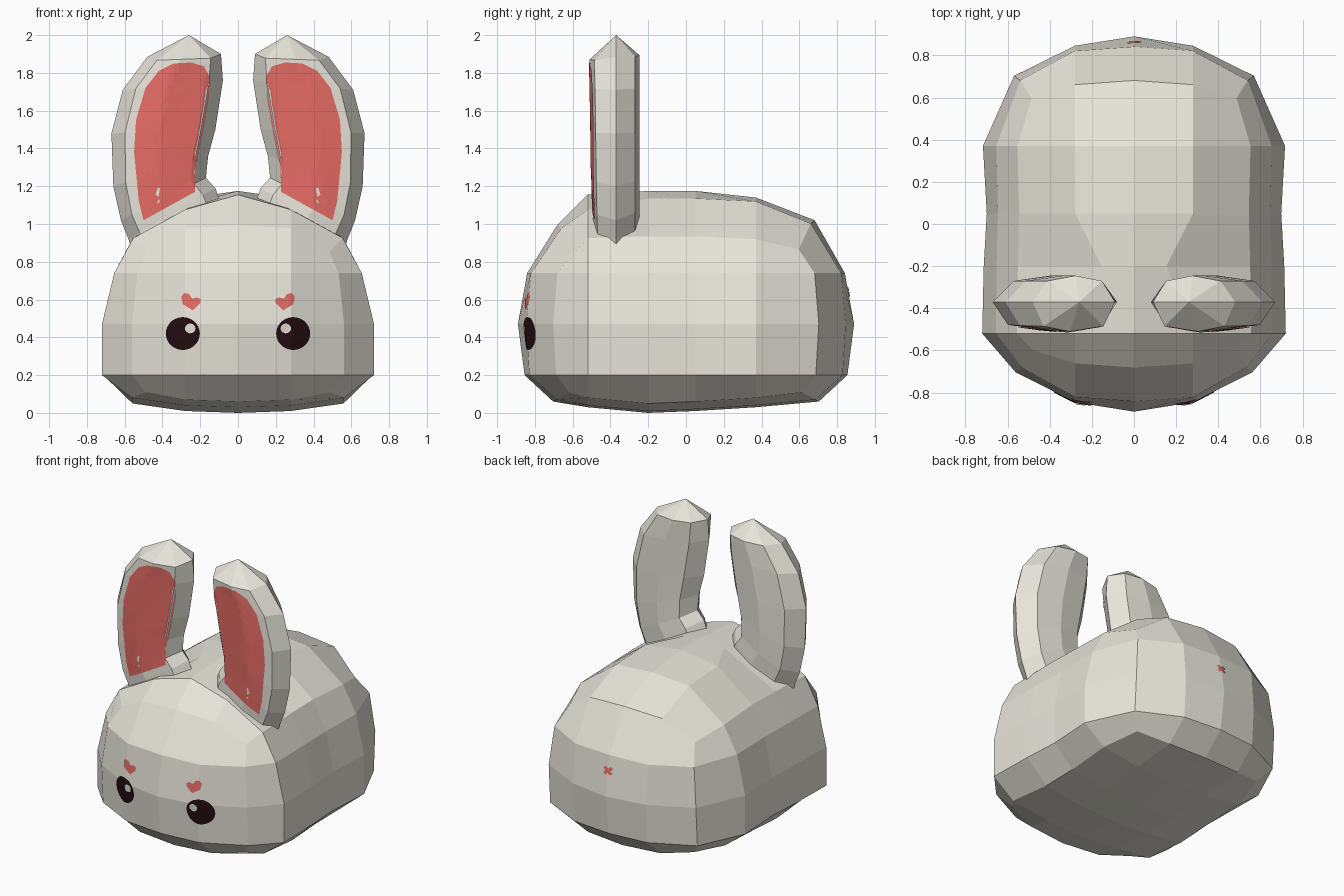
import bpy, bmesh, math
from mathutils import Vector
from mathutils.bvhtree import BVHTree

if "Cube" in bpy.data.objects:
    bpy.data.objects.remove(bpy.data.objects["Cube"])


def material(name, rgb):
    m = bpy.data.materials.new(name)
    m.diffuse_color = (*rgb, 1)
    m.use_nodes = True
    m.node_tree.nodes["Principled BSDF"].inputs["Base Color"].default_value = m.diffuse_color
    return m


CREAM = material("cream", (0.80, 0.78, 0.70))
PINK = material("coral_pink", (0.80, 0.15, 0.13))
DARK = material("dark_brown", (0.016, 0.004, 0.006))


def make_object(name, bm, mat, recalc=True):
    if recalc:
        bmesh.ops.recalc_face_normals(bm, faces=bm.faces[:])
    me = bpy.data.meshes.new(name)
    bm.to_mesh(me)
    me.materials.append(mat)
    ob = bpy.data.objects.new(name, me)
    bpy.context.collection.objects.link(ob)
    tree = BVHTree.FromBMesh(bm)
    bm.free()
    return tree


# Body: shell of a 4 x 5 x 4 box, rounded by pulling edges and corners inwards
NX, NY, NZ = 4, 5, 4
X = [-0.72, -0.28, 0, 0.28, 0.72]
Y = [-0.89, -0.52, -0.2, 0.05, 0.37, 0.89]
Z = [0, 0.2, 0.47, 0.74, 1.175]
X_BY_J = [0.22, 0, 0.01, 0.03, 0.005, 0.21]
X_BY_K = [0.22, 0, 0, 0.09, 0.23]
Y_BY_I = [0.21, 0.05, 0, 0.05, 0.21]
Y_BY_K = [0.21, 0.04, 0, 0.055, 0.235]
TOP_BY_I = [0.24, 0.04, 0, 0.04, 0.24]
TOP_BY_J = [0.18, 0.02, 0, 0, 0.035, 0.155]
LOW_BY_I = [0.05, 0.01, 0, 0.01, 0.05]
LOW_BY_J = [0.06, 0.03, 0, 0.01, 0.03, 0.06]


def pull(a, b):
    return a + b - 0.55 * min(a, b)


def body_point(i, j, k):
    x, y, z = X[i], Y[j], Z[k]
    if i in (0, NX):
        x *= 1 - pull(X_BY_J[j], X_BY_K[k])
    if j in (0, NY):
        y *= 1 - pull(Y_BY_I[i], Y_BY_K[k])
    if k == NZ:
        z -= pull(TOP_BY_I[i], TOP_BY_J[j])
        if i in (1, 3) and j == 2:      # narrow ridge between the ears
            x *= 0.55
        if i in (1, 3) and j == 1:
            z -= 0.05
    elif k == 0:
        z += LOW_BY_I[i] + LOW_BY_J[j]
    return x, y, z


bm = bmesh.new()
grid = {}


def gv(i, j, k):
    if (i, j, k) not in grid:
        grid[i, j, k] = bm.verts.new(body_point(i, j, k))
    return grid[i, j, k]


N = (NX, NY, NZ)
for axis in range(3):
    b, c = (axis + 1) % 3, (axis + 2) % 3
    for end in (0, N[axis]):
        for p in range(N[b]):
            for q in range(N[c]):
                quad = []
                for dp, dq in ((0, 0), (1, 0), (1, 1), (0, 1)):
                    idx = [0, 0, 0]
                    idx[axis], idx[b], idx[c] = end, p + dp, q + dq
                    quad.append(gv(*idx))
                bm.faces.new(quad)
body = make_object("body", bm, CREAM)

# Ears: eight-sided lens sections between an inner and an outer edge
EAR = [((0.08, 1.08), (0.55, 0.82)), ((0.12, 1.19), (0.58, 0.92)),
       ((0.17, 1.245), (0.62, 1.02)), ((0.158, 1.36), (0.66, 1.2)),
       ((0.12, 1.5), (0.67, 1.48)), ((0.08, 1.76), (0.61, 1.71)),
       ((0.09, 1.9), (0.48, 1.885))]
SECTION = [(0, -0.37), (0.14, -0.465), (0.55, -0.49), (0.87, -0.465),
           (1, -0.37), (0.82, -0.27), (0.48, -0.245), (0.16, -0.27)]


def build_ear(name, side):
    bm = bmesh.new()
    rings = []
    for n, (a, b) in enumerate(EAR):
        ring = []
        for t, y in SECTION:
            x, z = a[0] + t * (b[0] - a[0]), a[1] + t * (b[1] - a[1])
            lean = -0.02 * n / 6 if y < -0.4 else 0
            if n == 6 and y < -0.4:
                z -= 0.02
            ring.append(bm.verts.new((side * x, y + lean, z)))
        rings.append(ring)
    for r0, r1 in zip(rings, rings[1:]):
        for m in range(8):
            bm.faces.new((r0[m], r0[m - 1], r1[m - 1], r1[m]))
    tip = bm.verts.new((side * 0.26, -0.37, 2.0))
    for m in range(8):
        bm.faces.new((rings[-1][m], rings[-1][m - 1], tip))
    bm.faces.new(rings[0])
    return make_object(name, bm, CREAM)


# Thin coloured plate laid on a surface, seen along y (facing -1 front, +1 back)
def plate(name, outline, target, mat, offset=0.005, facing=-1, rings=6, split=3):
    pts = []
    for a, b in zip(outline, outline[1:] + outline[:1]):
        for s in range(split):
            pts.append(Vector(a).lerp(Vector(b), s / split))
    centre = sum(pts, Vector((0, 0))) / len(pts)
    bm = bmesh.new()

    def put(p):
        hit = target.ray_cast(Vector((p.x, facing * 3, p.y)), Vector((0, -facing, 0)))[0]
        y = hit.y if hit else facing * 0.4
        return bm.verts.new((p.x, y + facing * offset, p.y))

    loops = [[put(centre.lerp(p, r / rings)) for p in pts] for r in range(1, rings + 1)]
    mid = put(centre)
    for m in range(len(pts)):
        bm.faces.new((mid, loops[0][m - 1], loops[0][m]))
        for l0, l1 in zip(loops, loops[1:]):
            bm.faces.new((l0[m - 1], l1[m - 1], l1[m], l0[m]))
    bm.normal_update()
    if sum(f.normal.y for f in bm.faces) * facing < 0:
        bmesh.ops.reverse_faces(bm, faces=bm.faces[:])
    make_object(name, bm, mat, recalc=False)


def ellipse(cx, cz, rx, rz, n=28):
    return [(cx + rx * math.cos(2 * math.pi * a / n), cz + rz * math.sin(2 * math.pi * a / n))
            for a in range(n)]


INNER_EAR = [(0.228, 1.17), (0.5, 1.02), (0.525, 1.12), (0.55, 1.38), (0.54, 1.55),
             (0.49, 1.72), (0.42, 1.81), (0.34, 1.85), (0.25, 1.855), (0.18, 1.835),
             (0.15, 1.78), (0.155, 1.66), (0.19, 1.46), (0.225, 1.3)]
HEART = [(0.24, 0.543), (0.2, 0.58), (0.197, 0.602), (0.215, 0.612), (0.243, 0.605),
         (0.26, 0.63), (0.285, 0.635), (0.3, 0.615), (0.292, 0.575)]

for label, side in (("right", 1), ("left", -1)):
    def flip(pts):
        return [(side * x, z) for x, z in pts]
    ear = build_ear(label + "_ear", side)
    plate(label + "_inner_ear", flip(INNER_EAR), ear, PINK)
    plate(label + "_eye", flip(ellipse(0.292, 0.42, 0.09, 0.087)), body, DARK, split=1)
    plate(label + "_eye_glint", flip(ellipse(0.253, 0.447, 0.028, 0.026, 16)), body, CREAM,
          offset=0.009, rings=3, split=1)
    plate(label + "_heart_brow", flip(HEART), body, PINK, rings=4)

# Small cross mark on the back
ARM, W = 0.038, 0.013
cross = []
for q in range(4):
    a = math.pi / 4 + q * math.pi / 2
    d, n = Vector((math.cos(a), math.sin(a))), Vector((-math.sin(a), math.cos(a)))
    for along, across in ((ARM, -W), (ARM, W), (W, W)):
        p = d * along + n * across
        cross.append((p.x, 0.64 + p.y * 0.8))
plate("back_cross_mark", cross, body, PINK, facing=1, rings=4)
